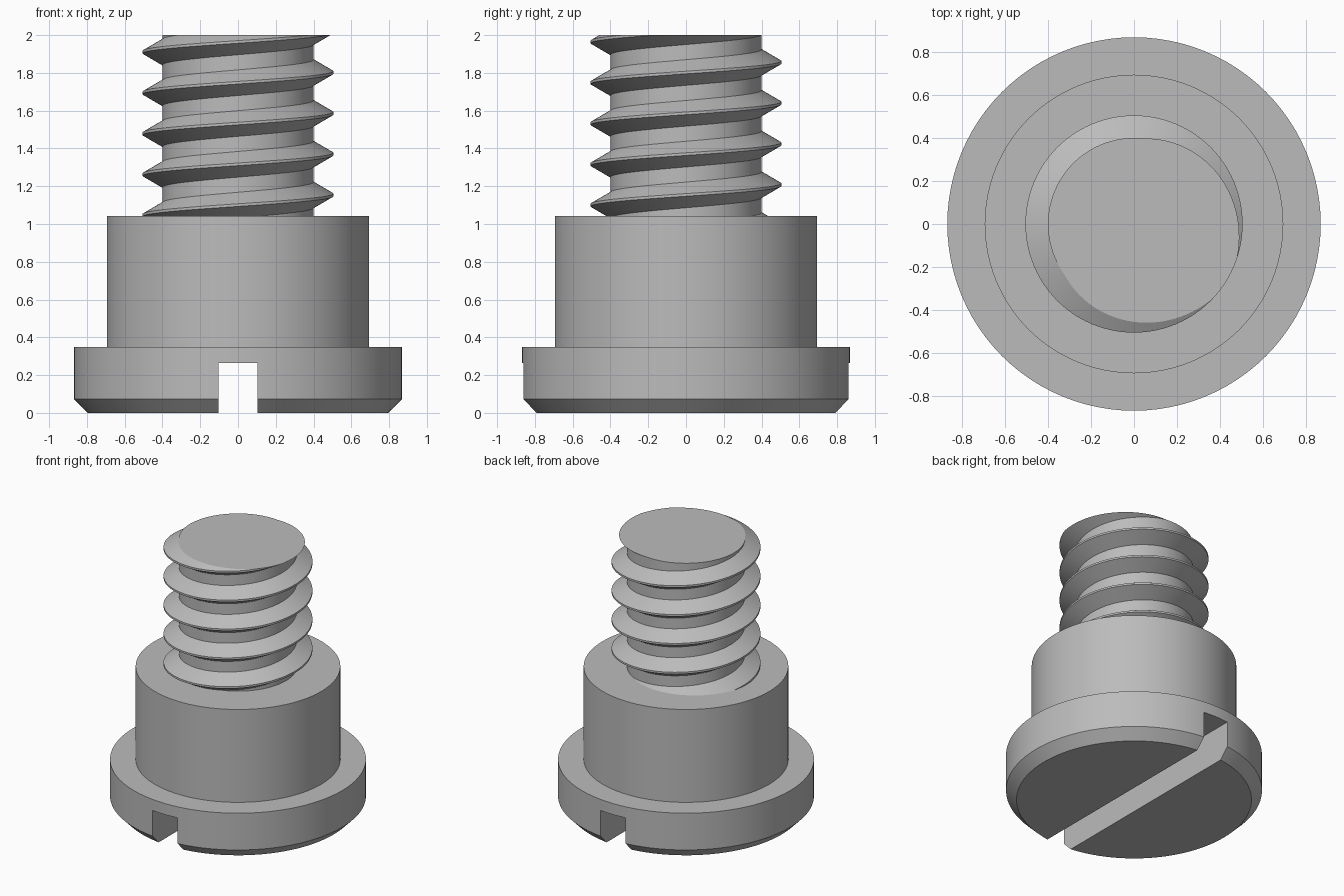
import bpy, bmesh
from math import cos, sin, pi, radians
from mathutils import Vector

cube = bpy.data.objects.get("Cube")
if cube:
    bpy.data.objects.remove(cube, do_unlink=True)

SEGMENTS = 96

steel = bpy.data.materials.new("grey_steel")
steel.use_nodes = True
grey = (0.5, 0.5, 0.5, 1)
steel.diffuse_color = grey
steel.node_tree.nodes["Principled BSDF"].inputs["Base Color"].default_value = grey


def make_object(name, bm):
    bmesh.ops.recalc_face_normals(bm, faces=bm.faces)
    mesh = bpy.data.meshes.new(name)
    bm.to_mesh(mesh)
    bm.free()
    mesh.materials.append(steel)
    obj = bpy.data.objects.new(name, mesh)
    bpy.context.collection.objects.link(obj)
    return obj


def activate(obj):
    bpy.ops.object.select_all(action="DESELECT")
    obj.select_set(True)
    bpy.context.view_layer.objects.active = obj


def smooth(obj):
    activate(obj)
    bpy.ops.object.shade_smooth_by_angle(angle=radians(20))


def lathe(name, profile):
    """Solid of revolution from (radius, height) points, capped at both ends."""
    bm = bmesh.new()
    rings = [[bm.verts.new((r * cos(2 * pi * i / SEGMENTS), r * sin(2 * pi * i / SEGMENTS), z))
              for i in range(SEGMENTS)] for r, z in profile]
    for low, high in zip(rings, rings[1:]):
        for i in range(SEGMENTS):
            j = (i + 1) % SEGMENTS
            bm.faces.new((low[i], low[j], high[j], high[i]))
    bm.faces.new(rings[0])
    bm.faces.new(rings[-1])
    return make_object(name, bm)


def threaded_shank(name, root, crest, pitch, start, turns, bottom, top):
    """Helical thread surface, trimmed flat at both ends."""
    flat, foot = 0.007, 0.068
    section = [(root, -foot), (crest, -flat), (crest, flat), (root, foot)]
    bm = bmesh.new()
    rows = []
    for i in range(SEGMENTS * turns + 1):
        a = 2 * pi * i / SEGMENTS
        z = start + pitch * i / SEGMENTS
        rows.append([bm.verts.new((r * cos(a), r * sin(a), z + dz)) for r, dz in section])
    # Thread flanks and crest, then the root band joining each turn to the next
    for low, high in zip(rows, rows[1:]):
        for k in range(3):
            bm.faces.new((low[k], high[k], high[k + 1], low[k + 1]))
    for i in range(SEGMENTS * (turns - 1)):
        j = i + SEGMENTS
        bm.faces.new((rows[i][3], rows[i + 1][3], rows[j + 1][0], rows[j][0]))
    # Trim and cap
    for height, direction in ((top, 1), (bottom, -1)):
        bmesh.ops.bisect_plane(bm, geom=bm.verts[:] + bm.edges[:] + bm.faces[:], dist=1e-6,
                               plane_co=Vector((0, 0, height)),
                               plane_no=Vector((0, 0, direction)), clear_outer=True)
        rim = [e for e in bm.edges if e.is_boundary
               and all(abs(v.co.z - height) < 1e-4 for v in e.verts)]
        bmesh.ops.edgeloop_fill(bm, edges=rim)
    return make_object(name, bm)


# Chamfered head with plain shoulder
body = lathe("head_and_shoulder", [(0.797, 0), (0.868, 0.073), (0.868, 0.348),
                                   (0.694, 0.348), (0.694, 1.043)])

# Driver slot across the underside of the head
bm = bmesh.new()
bmesh.ops.create_cube(bm, size=1)
bmesh.ops.scale(bm, vec=(0.206, 2.4, 0.53), verts=bm.verts)
cutter = make_object("slot_cutter", bm)
cutter.hide_render = True
cut = body.modifiers.new("slot", "BOOLEAN")
cut.operation = "DIFFERENCE"
cut.solver = "EXACT"
cut.object = cutter
activate(body)
bpy.ops.object.modifier_apply(modifier=cut.name)
bpy.data.objects.remove(cutter, do_unlink=True)
smooth(body)

# Threaded shank
shank = threaded_shank("threaded_shank", root=0.4, crest=0.505, pitch=0.216,
                       start=0.722, turns=7, bottom=1.03, top=2.0)
smooth(shank)
